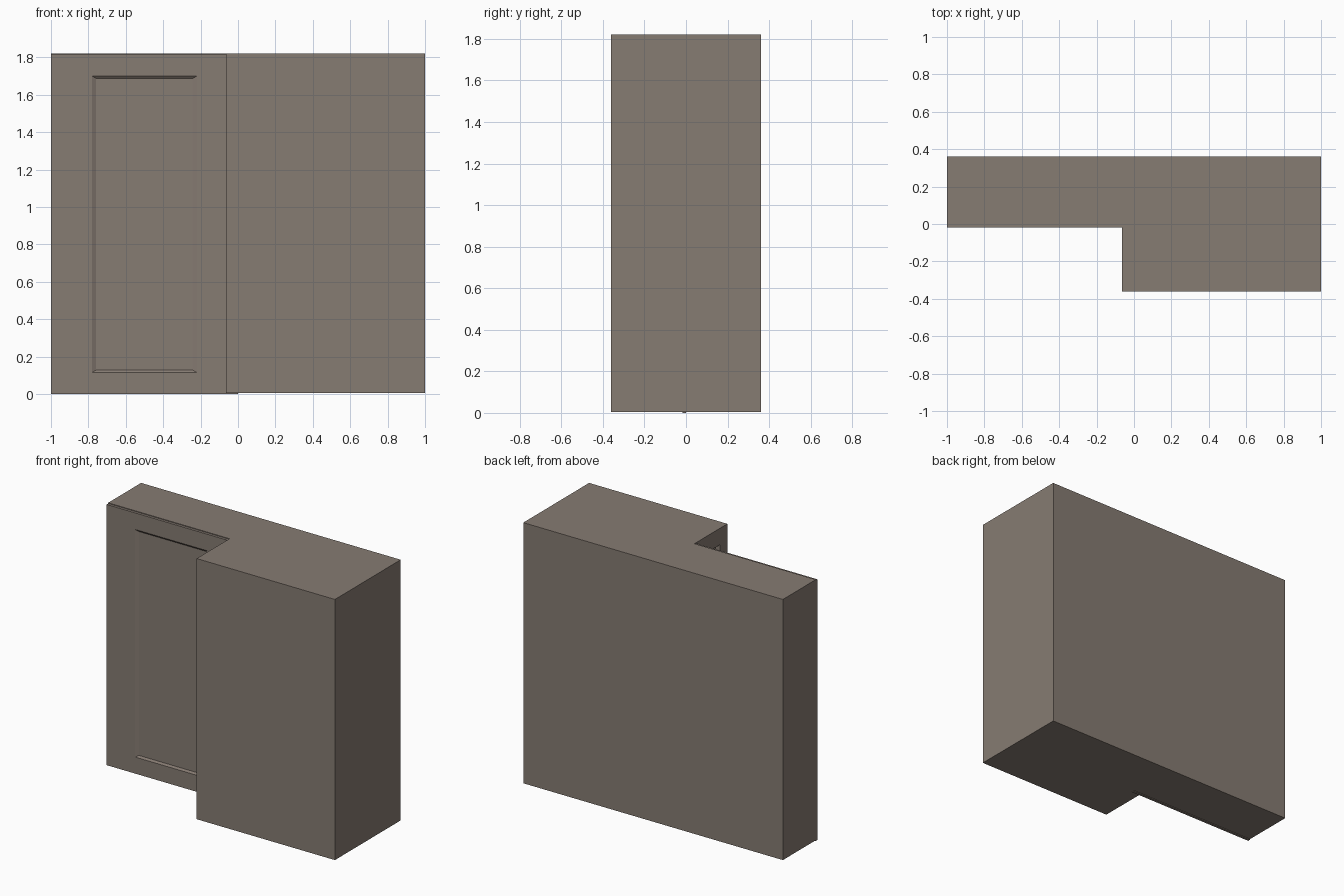
import bpy, bmesh
from mathutils import Matrix

if "Cube" in bpy.data.objects:
    bpy.data.objects.remove(bpy.data.objects["Cube"])

mat = bpy.data.materials.new("taupe")
mat.diffuse_color = (0.24, 0.20, 0.17, 1)
mat.use_nodes = True
mat.node_tree.nodes["Principled BSDF"].inputs["Base Color"].default_value = mat.diffuse_color
TOP, STEP = 1.82, 0.005


def finish(name, bm):
    bmesh.ops.recalc_face_normals(bm, faces=bm.faces)
    mesh = bpy.data.meshes.new(name)
    bm.to_mesh(mesh)
    bm.free()
    mesh.materials.append(mat)
    ob = bpy.data.objects.new(name, mesh)
    bpy.context.collection.objects.link(ob)
    return ob


def panel_door(name, width, z0, z1, thick, depth, rail, slope, matrix):
    """Slab in local x/z with its front at y = -thick and a bevelled recessed panel."""
    bm = bmesh.new()
    # each loop: side inset, bottom/top inset, y
    steps = [(0, 0, 0), (0, 0, -thick),
             (rail, 0.115, -thick), (rail + slope, 0.128, depth - thick)]
    loops = []
    for sx, sz, y in steps:
        corners = [(sx, z0 + sz), (width - sx, z0 + sz),
                   (width - sx, z1 - sz), (sx, z1 - sz)]
        loops.append([bm.verts.new((x, y, z)) for x, z in corners])
    for a, b in zip(loops, loops[1:]):
        for i in range(4):
            j = (i + 1) % 4
            bm.faces.new((a[i], a[j], b[j], b[i]))
    bm.faces.new(loops[0])
    bm.faces.new(loops[-1])
    bm.transform(matrix)
    return finish(name, bm)


# L-shaped carcass
bm = bmesh.new()
outline = [(-1, 0), (0, 0), (0, -0.362), (1, -0.362), (1, 0.362), (-1, 0.362)]
base = bm.faces.new([bm.verts.new((x, y, STEP)) for x, y in outline])
ext = bmesh.ops.extrude_face_region(bm, geom=[base])
bmesh.ops.translate(bm, vec=(0, 0, TOP - STEP),
                    verts=[v for v in ext["geom"] if isinstance(v, bmesh.types.BMVert)])
finish("carcass", bm)

# Wide door facing the front, set slightly low
panel_door("front_door", 1.0, 0, TOP - STEP, 0.018, 0.011, 0.22, 0.022,
           Matrix.Translation((-1, 0, 0)))

# Narrow door facing the inner side of the corner
turn = Matrix.Rotation(-1.5707963, 4, 'Z')
panel_door("side_door", 0.362, STEP, TOP, 0.065, 0.03, 0.08, 0.008,
           Matrix.Translation((0, 0, 0)) @ turn)
